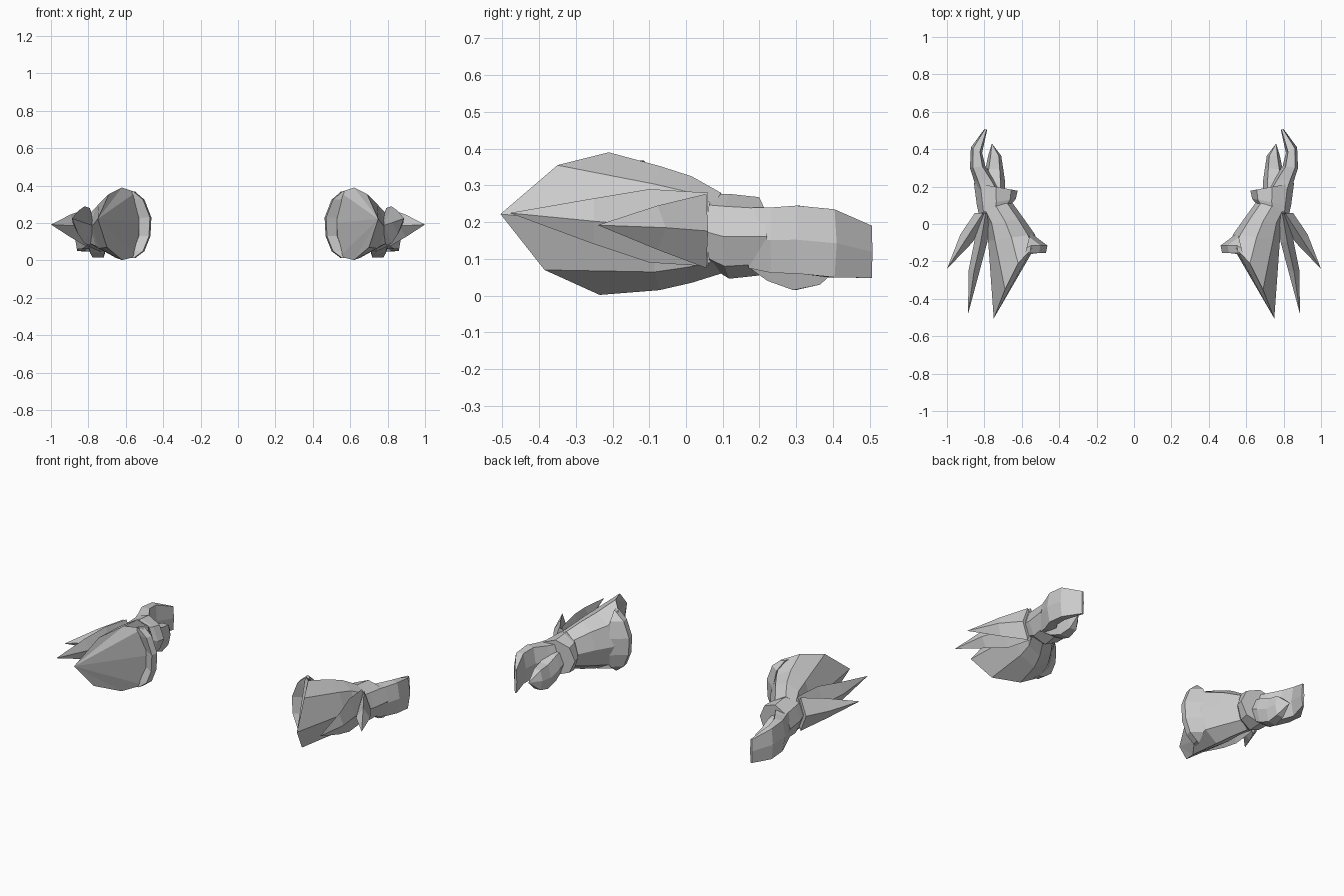
import bpy, bmesh
from math import cos, sin, pi, copysign

if "Cube" in bpy.data.objects:
    bpy.data.objects.remove(bpy.data.objects["Cube"])


def ring(inner, outer, zlo, zhi, n=8, power=1.0):
    """Upright section spanning two (x, y) points, starting on the outer side; power < 1 is boxier."""
    pts = []
    top = max(sin(2 * pi * k / n) for k in range(n))
    for k in range(n):
        a = 2 * pi * k / n
        t = 0.5 + 0.5 * copysign(abs(cos(a)) ** power, cos(a)) if abs(cos(a)) > 1e-6 else 0.5
        pts.append((inner[0] + (outer[0] - inner[0]) * t,
                    inner[1] + (outer[1] - inner[1]) * t,
                    (zlo + zhi) / 2 + (zhi - zlo) / 2 * sin(a) / top))
    return pts


def loft(name, rings, tip=None):
    """Skin sections together, fan-cap the ends and mirror to the other arm."""
    bm = bmesh.new()
    rows = [[bm.verts.new(p) for p in r] for r in rings]
    n = len(rows[0])
    for a, b in zip(rows, rows[1:]):
        for i in range(n):
            j = (i + 1) % n
            bm.faces.new((a[i], a[j], b[j], b[i]))

    def fan(row):
        for i in range(1, n - 1):
            bm.faces.new((row[0], row[i], row[i + 1]))

    fan(rows[0])
    if tip:
        v = bm.verts.new(tip)
        for i in range(n):
            bm.faces.new((rows[-1][i], rows[-1][(i + 1) % n], v))
    else:
        fan(rows[-1])
    bmesh.ops.recalc_face_normals(bm, faces=bm.faces)
    me = bpy.data.meshes.new(name)
    bm.to_mesh(me)
    bm.free()
    ob = bpy.data.objects.new(name, me)
    bpy.context.collection.objects.link(ob)
    ob.modifiers.new("Mirror", 'MIRROR').use_axis[0] = True
    return ob


# Forearm guard: slanted pointed rim narrowing to the wrist
rim = [(.75, -.505, .222), (.69, -.35, .355), (.62, -.21, .39), (.545, -.13, .365),
       (.515, -.10, .20), (.545, -.13, .02), (.62, -.235, .002), (.70, -.385, .07)]
loft("forearm_guard", [rim,
                       ring((.53, -.055), (.78, -.09), .015, .353),
                       ring((.59, .03), (.79, 0), .035, .325),
                       ring((.655, .12), (.82, .07), .06, .28)])

# Curved lip continuing the inner side of the rim, tapering to its ends
lip = []
for z, back, x, front in ((.012, (.575, -.13), .55, (.585, -.165)),
                          (.05, (.56, -.07), .50, (.56, -.15)),
                          (.13, (.55, -.05), .468, (.53, -.125)),
                          (.23, (.55, -.05), .463, (.53, -.125)),
                          (.325, (.56, -.07), .50, (.56, -.15)),
                          (.368, (.575, -.13), .55, (.585, -.165))):
    lip.append([(*back, z), (x, -.115, z), (x + .008, -.155, z), (*front, z)])
loft("inner_lip", lip)

# Two curved blades on the outer side
loft("middle_blade", [ring((.755, .06), (.83, .06), .08, .28, 4),
                      ring((.785, -.10), (.855, -.10), .09, .29, 4),
                      ring((.825, -.25), (.885, -.25), .14, .265, 4)], (.887, -.48, .225))
loft("outer_blade", [ring((.77, .05), (.85, .06), .075, .277, 4),
                     ring((.865, -.10), (.928, -.055), .125, .245, 4)], (1.0, -.24, .192))

# Wrist band, thin on the inside and pointed on the outside
loft("wrist_band", [ring((.655, .105), (.83, .055), .07, .277),
                    ring((.632, .135), (.84, .10), .046, .277),
                    ring((.622, .178), (.856, .22), .055, .268)])

# Palm and folded fingers
loft("fingers", [ring((.70, .17), (.84, .17), .075, .24, 6, .7),
                 ring((.745, .24), (.855, .23), .062, .24, 6, .7),
                 ring((.795, .31), (.877, .30), .06, .245, 6, .7),
                 ring((.812, .38), (.872, .41), .05, .235, 6, .7),
                 ring((.785, .505), (.80, .507), .048, .19, 6, .7)])

# Thumb below the palm
loft("thumb", [ring((.69, .18), (.82, .18), .07, .20, 6, .7),
               ring((.69, .23), (.815, .22), .04, .19, 6, .7),
               ring((.70, .30), (.795, .29), .015, .16, 6, .7),
               ring((.71, .365), (.78, .365), .03, .15, 6, .7)], (.76, .43, .09))
